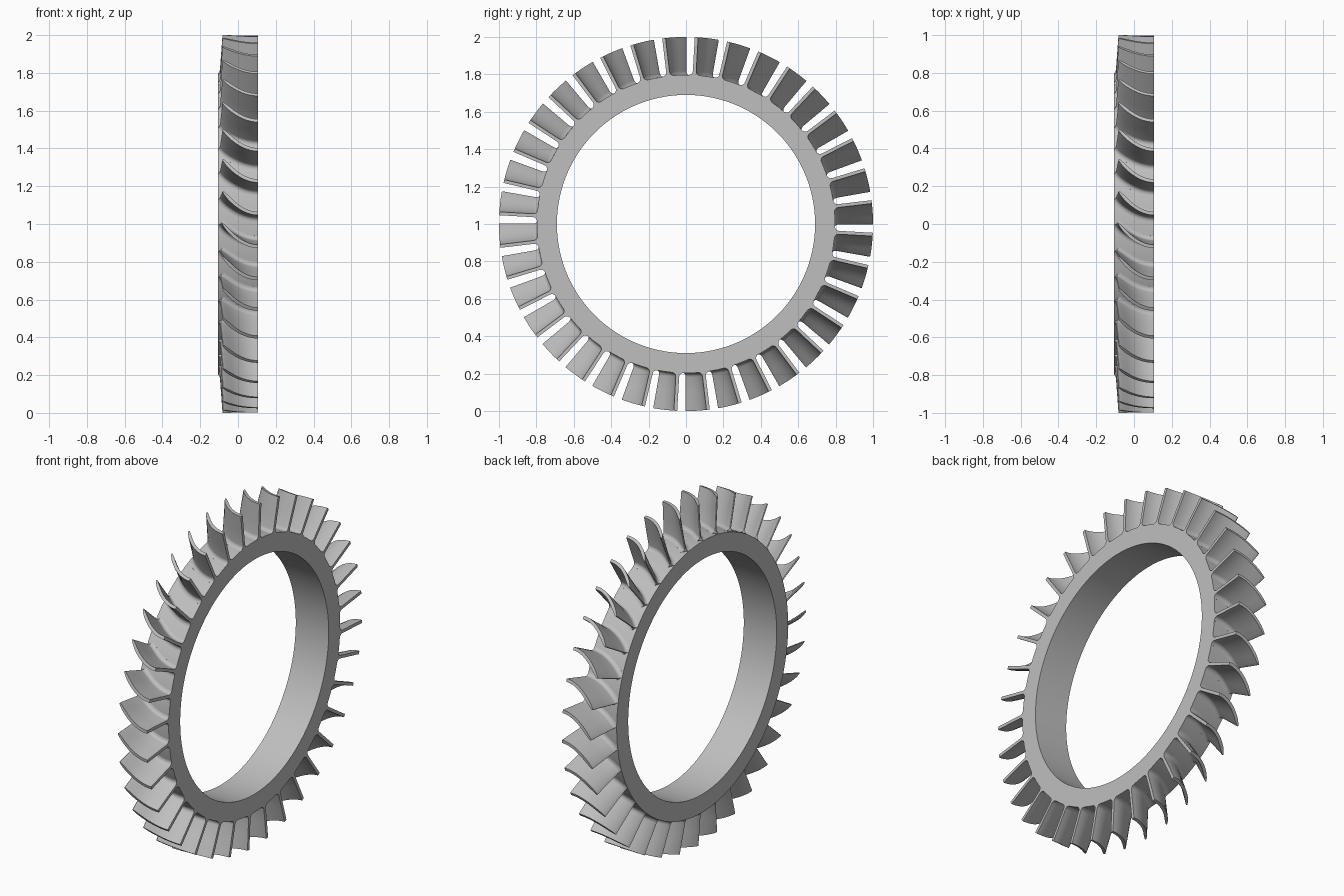
import bpy, bmesh, math
from mathutils import Vector

cube = bpy.data.objects.get("Cube")
if cube:
    bpy.data.objects.remove(cube)

BLADES = 36
X_FRONT, X_BACK = -0.107, 0.107
BORE, RIM, TIP = 0.69, 0.797, 1.0
SWEEP = math.radians(6.8)
HALF = 0.009
FILLET = 0.022
STEPS = 14

metal = bpy.data.materials.new("plain grey metal")
metal.use_nodes = True
grey = (0.52, 0.52, 0.52, 1)
metal.diffuse_color = grey
metal.node_tree.nodes["Principled BSDF"].inputs["Base Color"].default_value = grey


def finish(name, bm):
    bmesh.ops.recalc_face_normals(bm, faces=bm.faces)
    mesh = bpy.data.meshes.new(name)
    bm.to_mesh(mesh)
    bm.free()
    obj = bpy.data.objects.new(name, mesh)
    obj.location.z = 1
    mesh.materials.append(metal)
    bpy.context.collection.objects.link(obj)
    bpy.ops.object.select_all(action="DESELECT")
    obj.select_set(True)
    bpy.context.view_layer.objects.active = obj
    bpy.ops.object.shade_smooth_by_angle(angle=math.radians(35))
    return obj


def polar(x, r, phi):
    return Vector((x, r * math.sin(phi), r * math.cos(phi)))


def bridge(bm, a, b):
    n = len(a)
    for i in range(n):
        j = (i + 1) % n
        bm.faces.new((a[i], a[j], b[j], b[i]))


# Hub ring: rectangular section swept around the x axis
bm = bmesh.new()
section = [(X_FRONT, BORE), (X_BACK, BORE), (X_BACK, RIM), (X_FRONT, RIM)]
SEG = 180
rings = [[bm.verts.new(polar(x, r, math.tau * k / SEG)) for x, r in section]
         for k in range(SEG)]
for k in range(SEG):
    bridge(bm, rings[k], rings[(k + 1) % SEG])
finish("hub_ring", bm)


def blade_section(r, flare):
    """Closed outline of the curved blade at radius r, as (x, angle) pairs."""
    lead = -0.095 + 0.015 * (r - RIM) / (TIP - RIM)
    chord = X_BACK - lead
    sides = ([], [])
    for i in range(STEPS + 1):
        t = (i / STEPS) ** 1.4
        x = lead + chord * t
        s = -SWEEP * (1 - (1 - t) ** 2)
        slope = -2 * SWEEP * (1 - t) / chord
        # rounded nose, then constant thickness
        nose = min(1, 0.3 + math.sqrt(t * 6) * 0.7)
        off = HALF * nose + flare
        length = math.hypot(1, slope)
        for side, sign in zip(sides, (1, -1)):
            px = x - sign * off * slope / length
            ps = s + sign * off / length / r
            px = X_BACK if i == STEPS else min(max(px, X_FRONT), X_BACK)
            side.append((px, ps))
    return sides[0] + sides[1][::-1]


# Radial stations: root buried in the hub, quarter round fillet, plain blade
stations = [(RIM - 0.012, FILLET)]
for k in range(6):
    a = math.pi / 2 * k / 5
    stations.append((RIM + FILLET * (1 - math.cos(a)), FILLET * (1 - math.sin(a))))
stations += [(0.9, 0), (TIP, 0)]

# Blades
bm = bmesh.new()
for n in range(BLADES):
    turn = math.tau * n / BLADES
    loops = [[bm.verts.new(polar(x, r, s + turn)) for x, s in blade_section(r, f)]
             for r, f in stations]
    for a, b in zip(loops, loops[1:]):
        bridge(bm, a, b)
    # end caps as strips between the two sides
    for cap in (loops[0], loops[-1]):
        m = len(cap)
        for i in range(STEPS):
            bm.faces.new((cap[i], cap[i + 1], cap[m - 2 - i], cap[m - 1 - i]))
finish("blades", bm)
